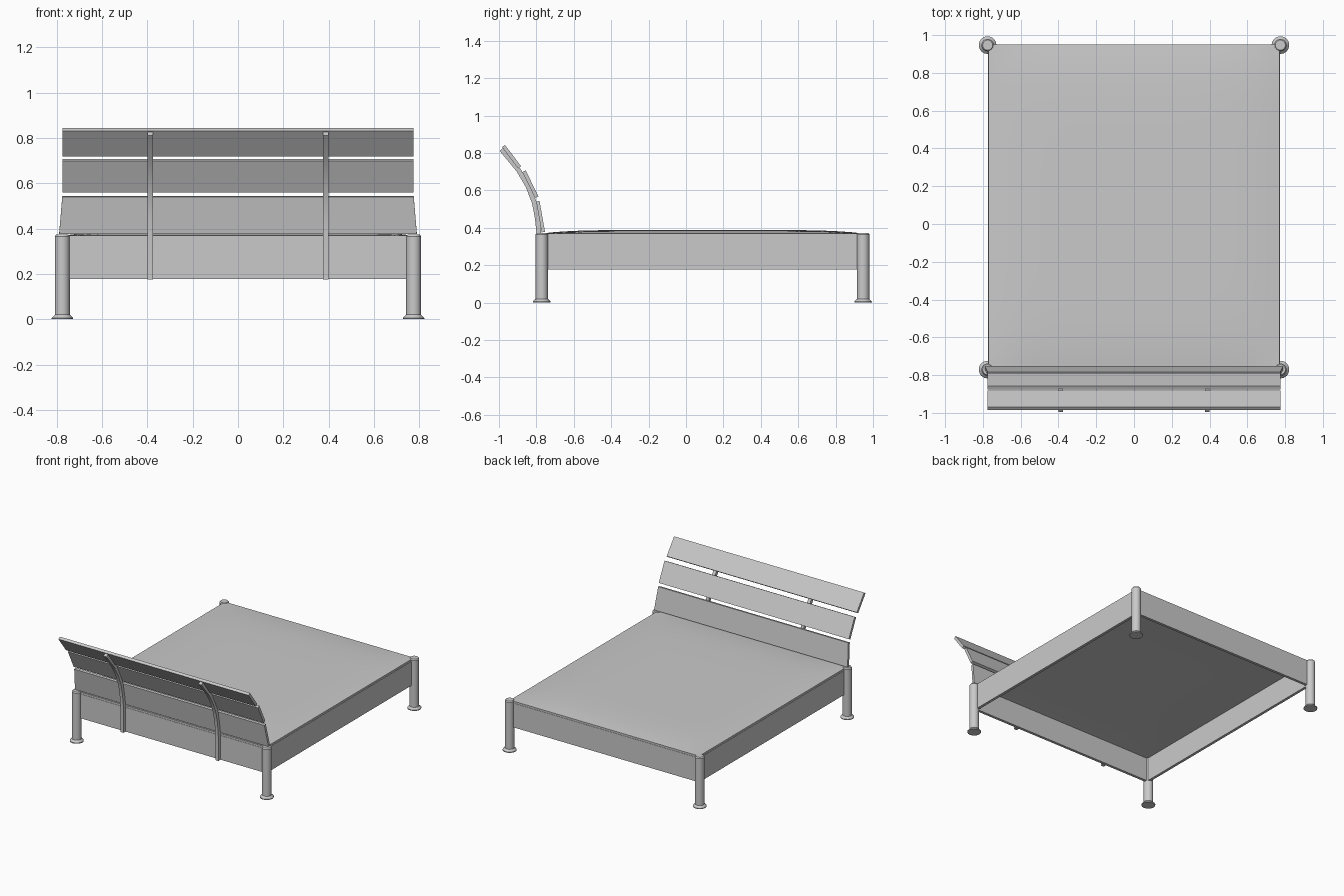
import bpy, bmesh, math
from mathutils import Vector

cube = bpy.data.objects.get("Cube")
if cube:
    bpy.data.objects.remove(cube, do_unlink=True)

grey = bpy.data.materials.new("light grey")
grey.use_nodes = True
COLOUR = (0.59, 0.59, 0.59, 1)
grey.diffuse_color = COLOUR
grey.node_tree.nodes["Principled BSDF"].inputs["Base Color"].default_value = COLOUR


def add_object(name, bm, smooth=False):
    bmesh.ops.recalc_face_normals(bm, faces=bm.faces)
    mesh = bpy.data.meshes.new(name)
    bm.to_mesh(mesh)
    bm.free()
    mesh.materials.append(grey)
    obj = bpy.data.objects.new(name, mesh)
    bpy.context.collection.objects.link(obj)
    if smooth:
        bpy.ops.object.select_all(action='DESELECT')
        obj.select_set(True)
        bpy.context.view_layer.objects.active = obj
        bpy.ops.object.shade_smooth_by_angle(angle=math.radians(35))
    return obj


def box(name, lo, hi):
    bm = bmesh.new()
    bmesh.ops.create_cube(bm, size=1)
    for v in bm.verts:
        v.co = [(a + b) / 2 + c * (b - a) for a, b, c in zip(lo, hi, v.co)]
    return add_object(name, bm)


def strip(name, path, thickness, x0, x1, flare=0, smooth=False):
    """Extrude a thickened y-z path along x; flare widens its first point."""
    pts = [Vector(p) for p in path]
    back = []
    for i, p in enumerate(pts):
        d = (pts[min(i + 1, len(pts) - 1)] - pts[max(i - 1, 0)]).normalized()
        back.append(p + Vector((-d.y, d.x)) * thickness)
    bm = bmesh.new()
    rings = []
    for i, (p, q) in enumerate(zip(pts, back)):
        f = flare if i == 0 else 0
        rings.append([bm.verts.new((x, c.x, c.y)) for x, c in
                      ((x0 - f, p), (x1 + f, p), (x1 + f, q), (x0 - f, q))])
    for a, b in zip(rings, rings[1:]):
        for k in range(4):
            bm.faces.new((a[k], a[(k + 1) % 4], b[(k + 1) % 4], b[k]))
    bm.faces.new(rings[0])
    bm.faces.new(rings[-1])
    return add_object(name, bm, smooth)


def lathe(name, x, y, profile, sides=16):
    bm = bmesh.new()
    rings = [[bm.verts.new((x + r * math.cos(2 * math.pi * k / sides),
                            y + r * math.sin(2 * math.pi * k / sides), z))
              for k in range(sides)] for r, z in profile]
    for a, b in zip(rings, rings[1:]):
        for k in range(sides):
            n = (k + 1) % sides
            bm.faces.new((a[k], a[n], b[n], b[k]))
    bm.faces.new(rings[0])
    bm.faces.new(rings[-1])
    return add_object(name, bm, True)


# Round legs with flared feet
LEG = [(0.047, 0), (0.047, 0.006), (0.033, 0.02), (0.033, 0.365), (0.027, 0.373)]
for side, sx in (("left", 1), ("right", -1)):
    for end, y in (("front", -0.771), ("back", 0.947)):
        lathe(f"{end}_{side}_leg", sx * 0.775, y, LEG)

# Frame rails
X, Y0, Y1, T = 0.773, -0.775, 0.951, 0.02
Z0, Z1 = 0.177, 0.355
box("left_rail", (X - T, Y0, Z0), (X, Y1, Z1))
box("right_rail", (-X, Y0, Z0), (T - X, Y1, Z1))
box("front_rail", (T - X, Y0, Z0), (X - T, Y0 + T, Z1))
box("back_rail", (T - X, Y1 - T, Z0), (X - T, Y1, Z1))

# Thin mattress resting on the rails, domed above and hollowed slightly below
bm = bmesh.new()
bmesh.ops.create_grid(bm, x_segments=28, y_segments=28, size=1)
under = bmesh.ops.extrude_face_region(bm, geom=bm.faces[:])
lower = {v for v in under["geom"] if isinstance(v, bmesh.types.BMVert)}
for v in bm.verts:
    u, w = v.co.x, v.co.y
    dome = (1 - u ** 6) * (1 - w ** 6)
    z = 0.352 + 0.012 * dome if v in lower else 0.369 + 0.019 * dome
    v.co = (u * 0.771, 0.088 + w * 0.861, z)
add_object("mattress", bm, True)

# Headboard slats, each tilted further back
strip("lower_slat", [(-0.754, 0.378), (-0.783, 0.543)], 0.018, -0.775, 0.775, flare=0.014)
strip("middle_slat", [(-0.789, 0.568), (-0.857, 0.706)], 0.02, -0.775, 0.775)
strip("upper_slat", [(-0.882, 0.729), (-0.968, 0.843)], 0.02, -0.775, 0.775)

# Curved uprights behind the slats
CURVE = [(-0.773, 0.176), (-0.775, 0.38), (-0.784, 0.46), (-0.8, 0.54),
         (-0.835, 0.63), (-0.885, 0.715), (-0.977, 0.827)]
for side, sx in (("left", 1), ("right", -1)):
    strip(f"{side}_upright", CURVE, 0.025, sx * 0.387 - 0.012, sx * 0.387 + 0.012, smooth=True)
